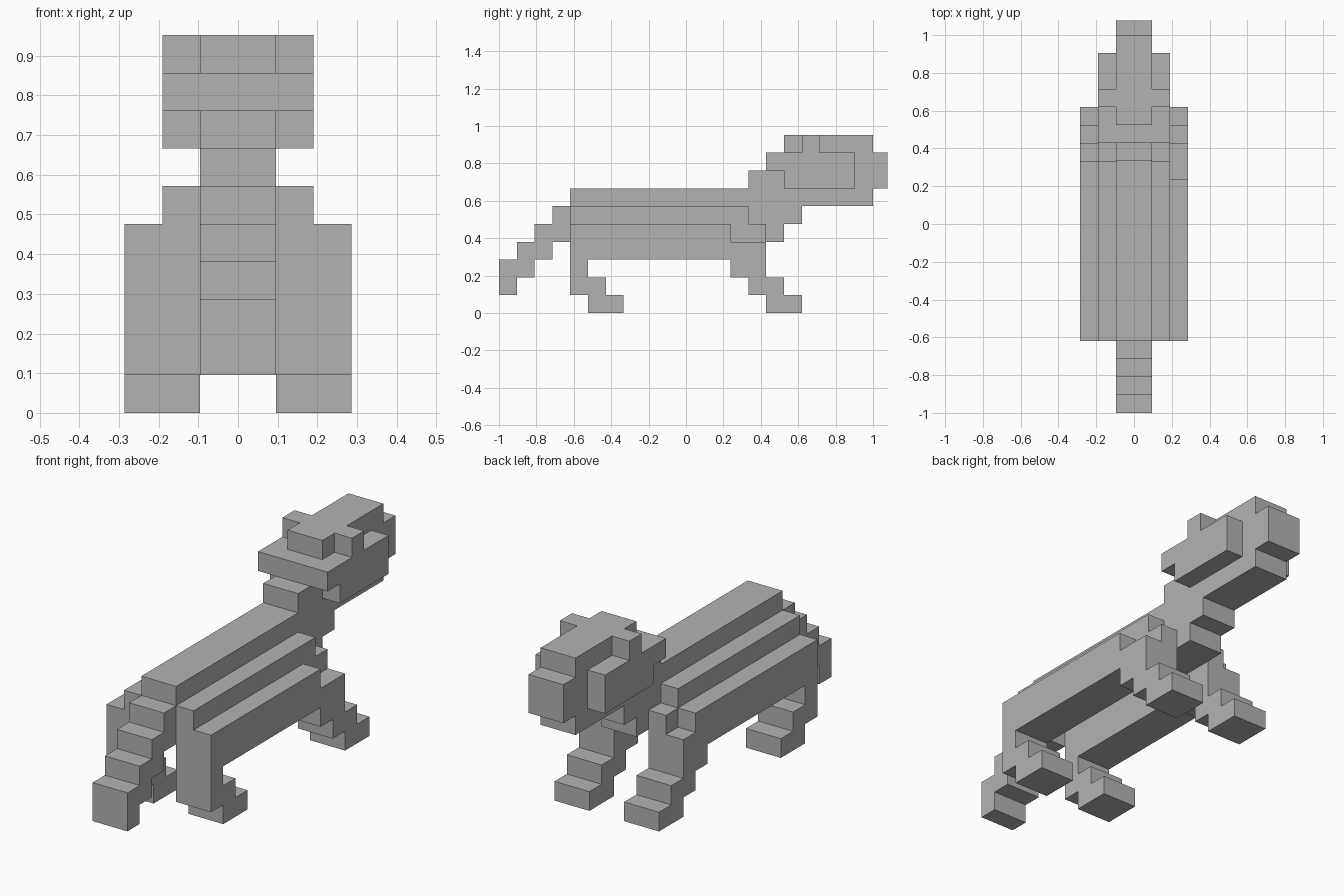
import bpy
import bmesh

cube = bpy.data.objects.get("Cube")
if cube:
    bpy.data.objects.remove(cube, do_unlink=True)

U = 2 / 21  # size of one block

grey = bpy.data.materials.new("plain grey")
grey.use_nodes = True
colour = (0.45, 0.45, 0.45, 1)
grey.diffuse_color = colour
grey.node_tree.nodes["Principled BSDF"].inputs["Base Color"].default_value = colour


def stepped(name, x0, x1, start, columns):
    """Extrude a stepped side profile across x; columns are (length, bottom, top) in blocks."""
    lower, upper, y = [], [], start
    for length, bottom, top in columns:
        lower += [(y, bottom), (y + length, bottom)]
        upper += [(y, top), (y + length, top)]
        y += length
    outline = list(dict.fromkeys(lower + upper[::-1]))
    bm = bmesh.new()
    face = bm.faces.new([bm.verts.new((x0 * U, y * U - 1, z * U)) for y, z in outline])
    swept = bmesh.ops.extrude_face_region(bm, geom=[face])["geom"]
    moved = [v for v in swept if isinstance(v, bmesh.types.BMVert)]
    bmesh.ops.translate(bm, verts=moved, vec=((x1 - x0) * U, 0, 0))
    bmesh.ops.recalc_face_normals(bm, faces=bm.faces)
    mesh = bpy.data.meshes.new(name)
    bm.to_mesh(mesh)
    bm.free()
    mesh.materials.append(grey)
    obj = bpy.data.objects.new(name, mesh)
    bpy.context.collection.objects.link(obj)


# Centre line: tail, back, neck and head
stepped("tail", -1, 1, 0, [(1, k, k + 2) for k in range(1, 5)])
stepped("back", -1, 1, 4, [(9, 5, 7)])
stepped("neck", -1, 1, 13, [(1, 4, 7), (2, 4, 8), (1, 5, 8)])
stepped("head", -1, 1, 15, [(1, 8, 9), (1, 8, 10), (3, 6, 10), (1, 6, 10), (1, 7, 9)])

# Paired parts
for side, s in (("left", 1), ("right", -1)):
    shoulder = 13 if s > 0 else 14  # the outer flank is one block shorter on the left
    stepped(side + "_inner_flank", s, 2 * s, 4, [(10, 3, 6), (1, 3, 5)])
    stepped(side + "_outer_flank", 2 * s, 3 * s, 4,
            [(shoulder - 4, 3, 5), (15 - shoulder, 3, 4)])
    stepped(side + "_hind_leg", s, 3 * s, 4, [(1, 1, 3), (1, 0, 2), (1, 0, 1)])
    stepped(side + "_front_leg", s, 3 * s, 13, [(1, 2, 3), (1, 1, 3), (1, 0, 2), (1, 0, 1)])
    stepped(side + "_cheek", s, 2 * s, 15, [(1, 8, 9), (4, 7, 9)])
    stepped(side + "_ear", s, 2 * s, 17, [(1, 9, 10)])
